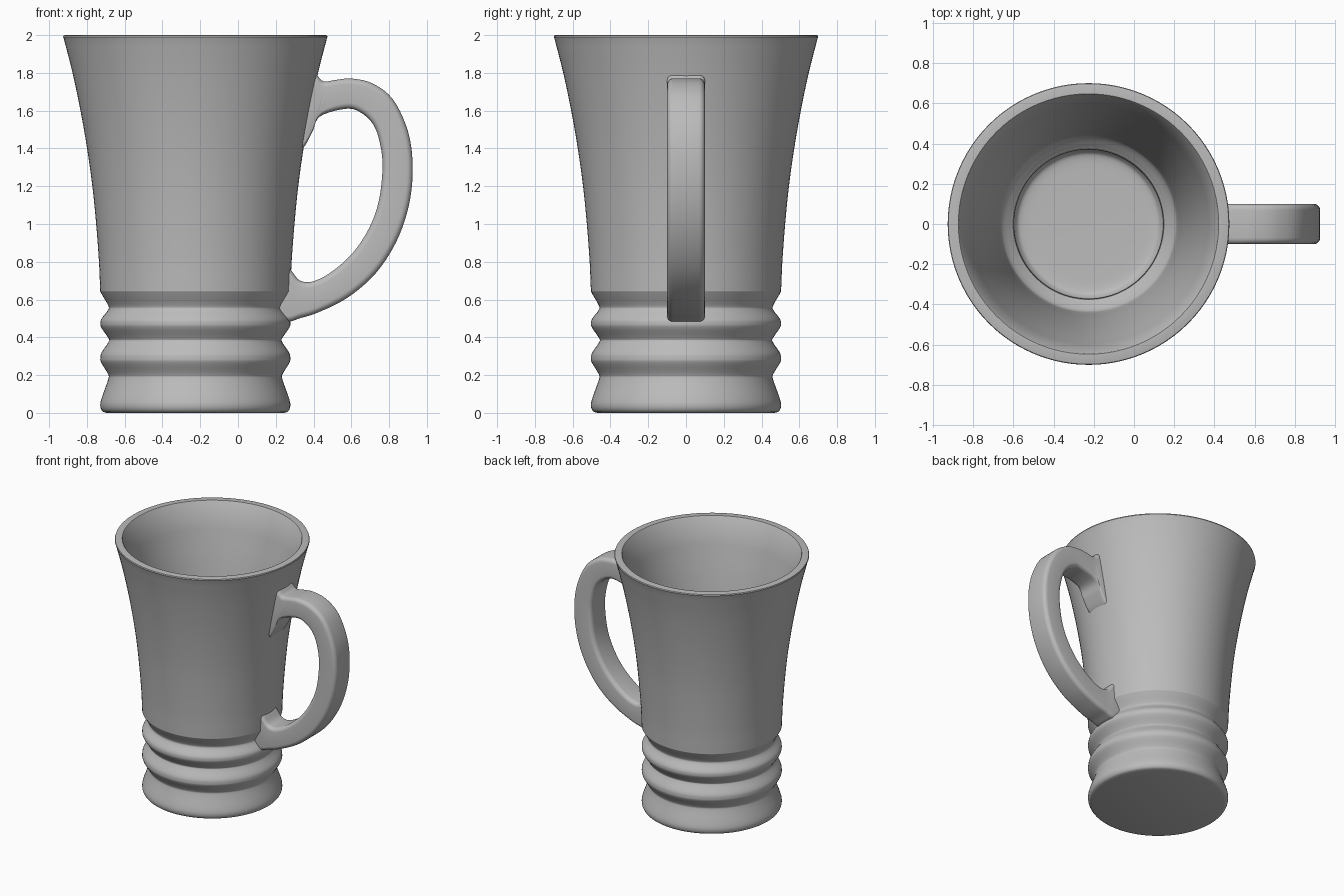
import bpy, bmesh, math
from mathutils import Vector

if "Cube" in bpy.data.objects:
    bpy.data.objects.remove(bpy.data.objects["Cube"])

AXIS_X = -0.226
SEGMENTS = 96

grey = bpy.data.materials.new("warm_grey_ceramic")
grey.diffuse_color = (0.5, 0.5, 0.5, 1)
grey.use_nodes = True
grey.node_tree.nodes["Principled BSDF"].inputs["Base Color"].default_value = grey.diffuse_color


def smooth_path(points, steps):
    """Catmull-Rom curve through the points."""
    p = [Vector(q) for q in points]
    p = [2 * p[0] - p[1]] + p + [2 * p[-1] - p[-2]]
    out = []
    for a, b, c, d in zip(p, p[1:], p[2:], p[3:]):
        for i in range(steps):
            t = i / steps
            out.append(0.5 * (2 * b + (c - a) * t + (2 * a - 5 * b + 4 * c - d) * t * t
                              + (3 * b - a - 3 * c + d) * t ** 3))
    return out + [p[-2]]


def finish(name, bm, angle):
    bmesh.ops.recalc_face_normals(bm, faces=bm.faces[:])
    mesh = bpy.data.meshes.new(name)
    bm.to_mesh(mesh)
    bm.free()
    mesh.materials.append(grey)
    obj = bpy.data.objects.new(name, mesh)
    bpy.context.collection.objects.link(obj)
    bpy.ops.object.select_all(action='DESELECT')
    obj.select_set(True)
    bpy.context.view_layer.objects.active = obj
    bpy.ops.object.shade_smooth_by_angle(angle=math.radians(angle))
    return obj


def skin(bm, rings, caps=True):
    """Join equal closed rings of points into a tube."""
    loops = [[bm.verts.new(co) for co in ring] for ring in rings]
    n = len(loops[0])
    for a, b in zip(loops, loops[1:]):
        for i in range(n):
            j = (i + 1) % n
            bm.faces.new((a[i], a[j], b[j], b[i]))
    if caps:
        bm.faces.new(loops[0])
        bm.faces.new(loops[-1])


# Cup: ribbed foot, flared wall, rim, then the inside down to the floor
foot = [(0.470, 0.0), (0.492, 0.009), (0.503, 0.035), (0.497, 0.075), (0.462, 0.175),
        (0.462, 0.205), (0.498, 0.265), (0.503, 0.290), (0.496, 0.320), (0.460, 0.375),
        (0.460, 0.395), (0.497, 0.450), (0.503, 0.475), (0.496, 0.500), (0.462, 0.545),
        (0.462, 0.570), (0.499, 0.635), (0.504, 0.660)]
wall = [(0.510, 0.80), (0.525, 1.0), (0.545, 1.2), (0.573, 1.4), (0.608, 1.6),
        (0.650, 1.8), (0.696, 1.98)]
rim = [(0.700, 1.990), (0.697, 1.998), (0.690, 2.0), (0.647, 2.0), (0.643, 1.996)]
inside = [(0.596, 1.8), (0.552, 1.6), (0.516, 1.4), (0.488, 1.2), (0.466, 1.0),
          (0.451, 0.8), (0.440, 0.67), (0.425, 0.63), (0.380, 0.585), (0.371, 0.56),
          (0.371, 0.35), (0.371, 0.15), (0.360, 0.105), (0.325, 0.085), (0.20, 0.08)]
profile = smooth_path(foot + wall, 4) + [Vector(q) for q in rim] + smooth_path(inside, 4)
rings = []
for r, z in profile:
    rings.append([(AXIS_X + r * math.cos(math.tau * i / SEGMENTS),
                   r * math.sin(math.tau * i / SEGMENTS), z) for i in range(SEGMENTS)])
bm = bmesh.new()
skin(bm, rings)
finish("cup", bm, 40)

# Handle: paired outer and inner edges in the xz plane, flared where it meets the cup
outer = [(0.385, 1.815), (0.420, 1.785), (0.455, 1.755), (0.52, 1.763), (0.60, 1.77),
         (0.71, 1.745), (0.82, 1.66), (0.90, 1.49), (0.925, 1.30), (0.905, 1.10),
         (0.84, 0.91), (0.73, 0.74), (0.58, 0.61), (0.42, 0.53), (0.33, 0.502),
         (0.265, 0.482), (0.20, 0.50)]
inner = [(0.315, 1.375), (0.355, 1.415), (0.395, 1.49), (0.435, 1.57), (0.57, 1.61),
         (0.65, 1.59), (0.72, 1.52), (0.755, 1.41), (0.765, 1.29), (0.745, 1.12),
         (0.695, 0.98), (0.61, 0.85), (0.50, 0.75), (0.40, 0.697), (0.33, 0.70),
         (0.285, 0.75), (0.25, 0.80)]
HALF_WIDTH, CORNER = 0.1, 0.032
rings = []
for o, i in zip(smooth_path(outer, 5), smooth_path(inner, 5)):
    mid, half = (o + i) / 2, (o - i) / 2
    length = half.length
    unit = half / length
    ring = []
    for k, (su, sy) in enumerate([(1, 1), (-1, 1), (-1, -1), (1, -1)]):
        for s in range(6):
            a = math.pi / 2 * (k + s / 5)
            u = su * (length - CORNER) + CORNER * math.cos(a)
            y = sy * (HALF_WIDTH - CORNER) + CORNER * math.sin(a)
            p = mid + unit * u
            ring.append((p.x, y, p.y))
    rings.append(ring)
bm = bmesh.new()
skin(bm, rings)
finish("handle", bm, 50)
